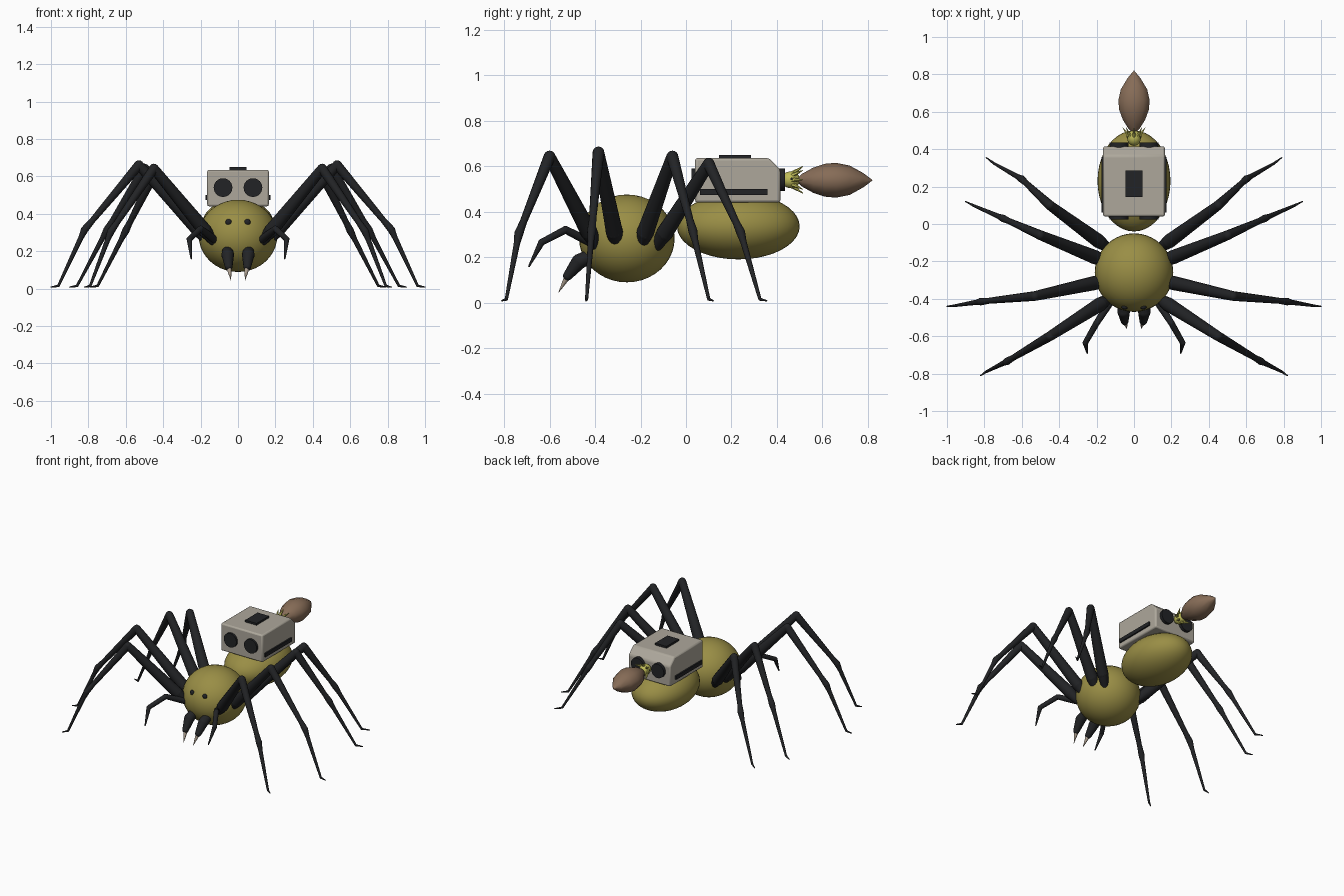
import bpy, bmesh
from math import radians, cos, sin, tau
from mathutils import Matrix, Vector

cube = bpy.data.objects.get("Cube")
if cube:
    bpy.data.objects.remove(cube)


def material(name, rgb):
    m = bpy.data.materials.new(name)
    m.use_nodes = True
    m.diffuse_color = (*rgb, 1)
    bsdf = m.node_tree.nodes["Principled BSDF"]
    bsdf.inputs["Base Color"].default_value = (*rgb, 1)
    bsdf.inputs["Roughness"].default_value = 0.7
    return m


OLIVE = material("olive", (0.32, 0.27, 0.06))
BLACK = material("black", (0.016, 0.017, 0.019))
GREY = material("warm grey", (0.42, 0.39, 0.33))
BROWN = material("brown", (0.24, 0.15, 0.095))
YELLOW = material("yellow", (0.52, 0.50, 0.10))
BONE = material("bone", (0.42, 0.35, 0.28))


def finish(bm, name, mat, angle=40):
    bmesh.ops.recalc_face_normals(bm, faces=bm.faces)
    mesh = bpy.data.meshes.new(name)
    bm.to_mesh(mesh)
    bm.free()
    mesh.materials.append(mat)
    for p in mesh.polygons:
        p.use_smooth = True
    mesh.set_sharp_from_angle(angle=radians(angle))
    ob = bpy.data.objects.new(name, mesh)
    bpy.context.scene.collection.objects.link(ob)
    return ob


def ellipsoid(name, mat, centre, radii, segs=32):
    bm = bmesh.new()
    bmesh.ops.create_uvsphere(bm, u_segments=segs, v_segments=segs // 2, radius=1,
                              matrix=Matrix.LocRotScale(centre, None, radii))
    return finish(bm, name, mat)


def add_cone(bm, a, b, r1, r2, segs, caps=False):
    a, b = Vector(a), Vector(b)
    rot = (b - a).to_track_quat("Z", "Y").to_matrix().to_4x4()
    bmesh.ops.create_cone(bm, cap_ends=caps, segments=segs, radius1=r1, radius2=r2,
                          depth=(b - a).length,
                          matrix=Matrix.Translation((a + b) / 2) @ rot)


def limb(name, mat, points, radii, segs=12, joints=True):
    """Tapered chain of segments with round joints."""
    bm = bmesh.new()
    for i in range(len(points) - 1):
        add_cone(bm, points[i], points[i + 1], radii[i], radii[i + 1], segs)
    if joints:
        for p, r in zip(points, radii):
            bmesh.ops.create_uvsphere(bm, u_segments=segs, v_segments=8, radius=r,
                                      matrix=Matrix.Translation(p))
    else:
        bmesh.ops.remove_doubles(bm, verts=bm.verts, dist=0.0005)
    return finish(bm, name, mat, 50)


def box(name, mat, centre, size):
    bm = bmesh.new()
    bmesh.ops.create_cube(bm, size=1, matrix=Matrix.LocRotScale(centre, None, size))
    return finish(bm, name, mat)


def disc(name, mat, a, b, r):
    bm = bmesh.new()
    add_cone(bm, a, b, r, r, 24, True)
    return finish(bm, name, mat)


# Body
ellipsoid("head", OLIVE, (0, -0.26, 0.282), (0.21, 0.21, 0.193), 40)
ellipsoid("abdomen", OLIVE, (0, 0.23, 0.335), (0.195, 0.27, 0.145), 40)

# Pack: side profile extruded across, with softened edges
bm = bmesh.new()
profile = [(0.04, 0.44), (0.415, 0.44), (0.415, 0.585), (0.365, 0.635), (0.04, 0.635)]
face = bm.faces.new([bm.verts.new((-0.165, y, z)) for y, z in profile])
ext = bmesh.ops.extrude_face_region(bm, geom=[face])
bmesh.ops.translate(bm, vec=(0.33, 0, 0),
                    verts=[v for v in ext["geom"] if isinstance(v, bmesh.types.BMVert)])
pack = finish(bm, "pack", GREY, 30)
bevel = pack.modifiers.new("soft edges", "BEVEL")
bevel.width = 0.01
bevel.segments = 2
box("pack_top_plate", BLACK, (0, 0.215, 0.64), (0.09, 0.14, 0.018))

# Tail: ball, ring of thorns and bud
ellipsoid("tail_ball", YELLOW, (0, 0.46, 0.54), (0.037, 0.042, 0.037), 16)
for i in range(8):
    c, s = cos(i * tau / 8), sin(i * tau / 8)
    limb(f"tail_thorn_{i}", YELLOW,
         [(c * 0.022, 0.46, 0.54 + s * 0.022), (c * 0.06, 0.515, 0.54 + s * 0.06)],
         [0.013, 0.001], 6, False)
bud_y = [0.49, 0.51, 0.56, 0.61, 0.66, 0.72, 0.78, 0.82]
bud_r = [0.012, 0.032, 0.064, 0.083, 0.088, 0.074, 0.036, 0.001]
bud = limb("tail_bud", BROWN, [(0, y, 0) for y in bud_y], bud_r, 10, False)
bud.location.z = 0.538
bud.scale.z = 0.87

# Legs: hip, knee, shin joint, foot, listed front to back
LEGS = [
    ((0.12, -0.39, 0.24), (0.45, -0.60, 0.642), (0.68, -0.735, 0.305), (0.79, -0.79, 0.015), (0.82, -0.81, 0.008)),
    ((0.14, -0.30, 0.235), (0.53, -0.385, 0.66), (0.82, -0.415, 0.315), (0.96, -0.437, 0.015), (1.0, -0.44, 0.008)),
    ((0.14, -0.205, 0.235), (0.50, -0.06, 0.642), (0.70, 0.03, 0.315), (0.86, 0.10, 0.015), (0.90, 0.12, 0.008)),
    ((0.13, -0.135, 0.24), (0.45, 0.10, 0.61), (0.60, 0.24, 0.31), (0.75, 0.325, 0.015), (0.79, 0.355, 0.008)),
]

for side, tag in ((1, "left"), (-1, "right")):
    def m(x, y, z):
        return Vector((side * x, y, z))

    for n, leg in enumerate(LEGS, 1):
        hip, knee, shin, foot, toe = [m(*p) for p in leg]
        path = [hip, hip.lerp(knee, 0.18), knee, knee.lerp(shin, 0.85), shin,
                shin.lerp(foot, 0.15), foot, toe]
        limb(f"{tag}_leg_{n}", BLACK, path,
             [0.022, 0.038, 0.026, 0.016, 0.020, 0.014, 0.007, 0.003])

    # Feelers
    limb(f"{tag}_feeler", BLACK,
         [m(0.11, -0.39, 0.25), m(0.20, -0.53, 0.32), m(0.26, -0.635, 0.265), m(0.25, -0.69, 0.16)],
         [0.022, 0.017, 0.015, 0.004])

    # Jaws and fangs
    limb(f"{tag}_jaw", BLACK,
         [m(0.055, -0.43, 0.20), m(0.055, -0.47, 0.18), m(0.05, -0.52, 0.118)],
         [0.03, 0.034, 0.021])
    limb(f"{tag}_fang", BONE, [m(0.05, -0.515, 0.125), m(0.038, -0.56, 0.045)],
         [0.017, 0.001], 10, False)

    # Eyes
    ellipsoid(f"{tag}_eye", BLACK, m(0.05, -0.445, 0.355), (0.017, 0.012, 0.017), 16)
    ellipsoid(f"{tag}_tail_eye", BLACK, m(0.035, 0.465, 0.543), (0.005, 0.006, 0.006), 8)

    # Pack fittings
    disc(f"{tag}_front_lens", BLACK, m(0.08, 0.05, 0.54), m(0.08, 0.025, 0.54), 0.05)
    disc(f"{tag}_rear_lens", BLACK, m(0.08, 0.40, 0.54), m(0.08, 0.436, 0.54), 0.05)
    box(f"{tag}_pack_rail", BLACK, m(0.168, 0.21, 0.487), (0.014, 0.295, 0.027))
